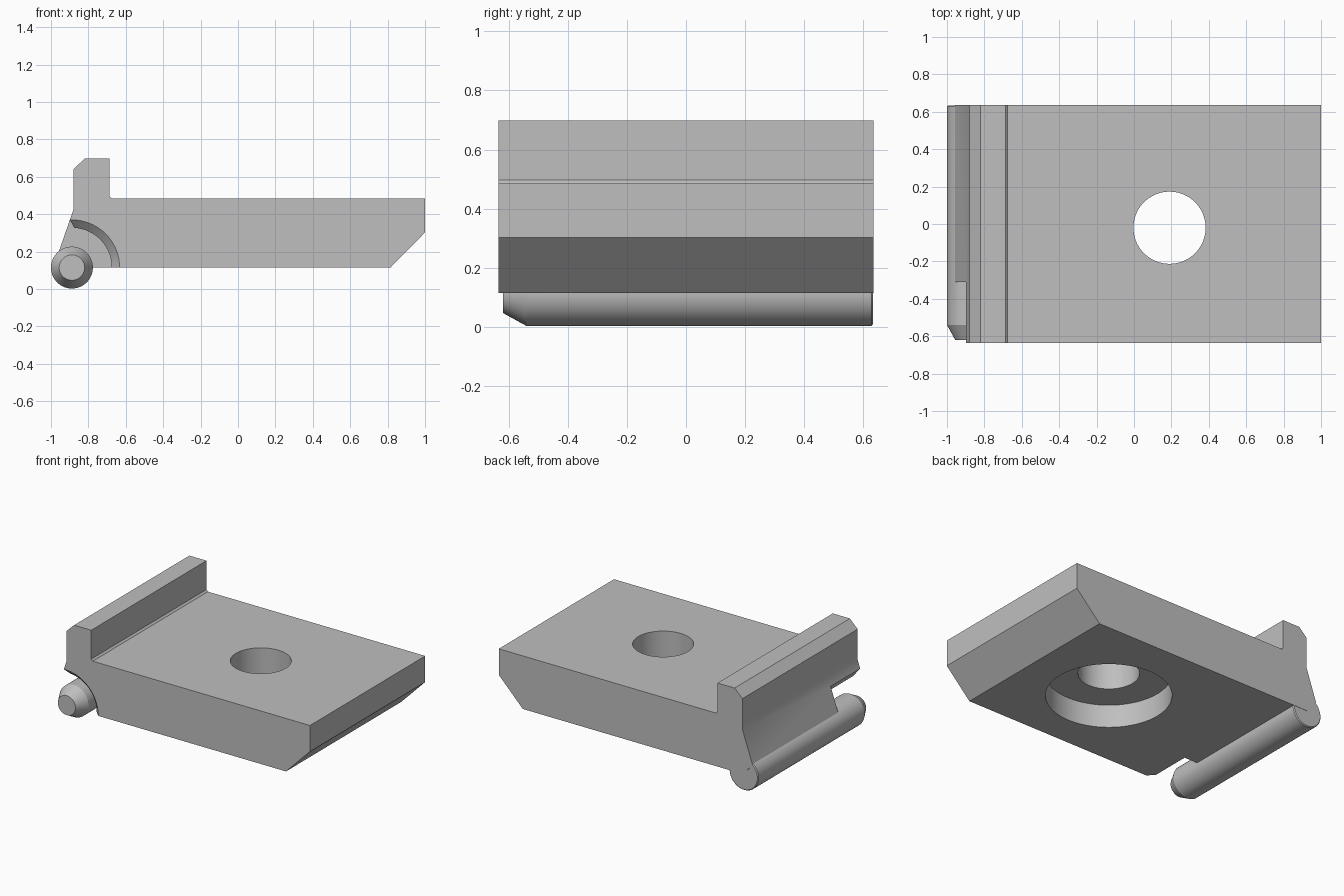
import bpy, bmesh, math
from mathutils import Matrix

cube = bpy.data.objects.get("Cube")
if cube:
    bpy.data.objects.remove(cube, do_unlink=True)

grey = bpy.data.materials.new("plain grey")
grey.use_nodes = True
colour = (0.52, 0.52, 0.52, 1)
grey.diffuse_color = colour
grey.node_tree.nodes["Principled BSDF"].inputs["Base Color"].default_value = colour

HALF = 0.635           # half depth of the plate
AXIS = (-0.888, 0.115) # x, z of the hinge rod


def finish(name, bm):
    bmesh.ops.recalc_face_normals(bm, faces=bm.faces)
    mesh = bpy.data.meshes.new(name)
    bm.to_mesh(mesh)
    bm.free()
    mesh.materials.append(grey)
    obj = bpy.data.objects.new(name, mesh)
    bpy.context.collection.objects.link(obj)
    return obj


def extrude(name, outline, y0, y1):
    """Solid from an x-z outline, running from y0 to y1."""
    bm = bmesh.new()
    face = bm.faces.new([bm.verts.new((x, y0, z)) for x, z in outline])
    moved = bmesh.ops.extrude_face_region(bm, geom=[face])["geom"]
    verts = [v for v in moved if isinstance(v, bmesh.types.BMVert)]
    bmesh.ops.translate(bm, verts=verts, vec=(0, y1 - y0, 0))
    return finish(name, bm)


def lathe(name, profile, place, sides=72):
    """Closed turned solid; profile is (height, radius) along local z."""
    bm = bmesh.new()
    rings = []
    for h, r in profile:
        angles = [math.tau * i / sides for i in range(sides)]
        rings.append([bm.verts.new((r * math.cos(a), r * math.sin(a), h)) for a in angles])
    for low, high in zip(rings, rings[1:]):
        for i in range(sides):
            j = (i + 1) % sides
            bm.faces.new((low[i], low[j], high[j], high[i]))
    bm.faces.new(rings[0])
    bm.faces.new(rings[-1])
    bm.transform(place)
    return finish(name, bm)


def combine(target, tool, operation):
    mod = target.modifiers.new(operation, 'BOOLEAN')
    mod.operation = operation
    mod.solver = 'EXACT'
    mod.object = tool
    bpy.context.view_layer.objects.active = target
    bpy.ops.object.modifier_apply(modifier=mod.name)
    bpy.data.objects.remove(tool, do_unlink=True)


# Plate with raised lip, sloped web and chamfered far edge
plate = extrude("hinged_clamp_plate", [
    (AXIS[0], AXIS[1]), (-0.958, 0.2), (-0.88, 0.425), (-0.88, 0.64),
    (-0.82, 0.698), (-0.688, 0.698), (-0.688, 0.497), (-0.676, 0.485),
    (1.0, 0.485), (1.0, 0.303), (0.815, 0.115)], -HALF, HALF)

# Stepped bolt hole, wider underneath
hole = lathe("bolt_hole_cutter", [(0, 0.397), (0.275, 0.397), (0.275, 0.193), (0.8, 0.193)],
             Matrix.Translation((0.19, -0.02, 0)))
combine(plate, hole, 'DIFFERENCE')

# Rounded relief around the free end of the rod, with a chamfered mouth
along_y = Matrix.Translation((AXIS[0], 0, AXIS[1])) @ Matrix.Rotation(-math.pi / 2, 4, 'X')
relief = lathe("relief_cutter", [(-0.7, 0.32), (-0.593, 0.213), (-0.31, 0.213)], along_y)
combine(plate, relief, 'DIFFERENCE')
trim = extrude("web_trim_cutter", [
    (-0.9, 0.372), (-0.872, 0.322), (-0.872, 0.18), (-1.1, 0.18), (-1.1, 0.372)], -0.7, -0.31)
combine(plate, trim, 'DIFFERENCE')

# Hinge rod with a tapered free end
rod = lathe("hinge_rod", [(-0.62, 0.068), (-0.54, 0.112), (0.627, 0.112), (0.633, 0.106)], along_y)
combine(plate, rod, 'UNION')

# Smooth round walls, sharp edges elsewhere
plate.select_set(True)
bpy.context.view_layer.objects.active = plate
bpy.ops.object.shade_smooth_by_angle(angle=math.radians(20))
